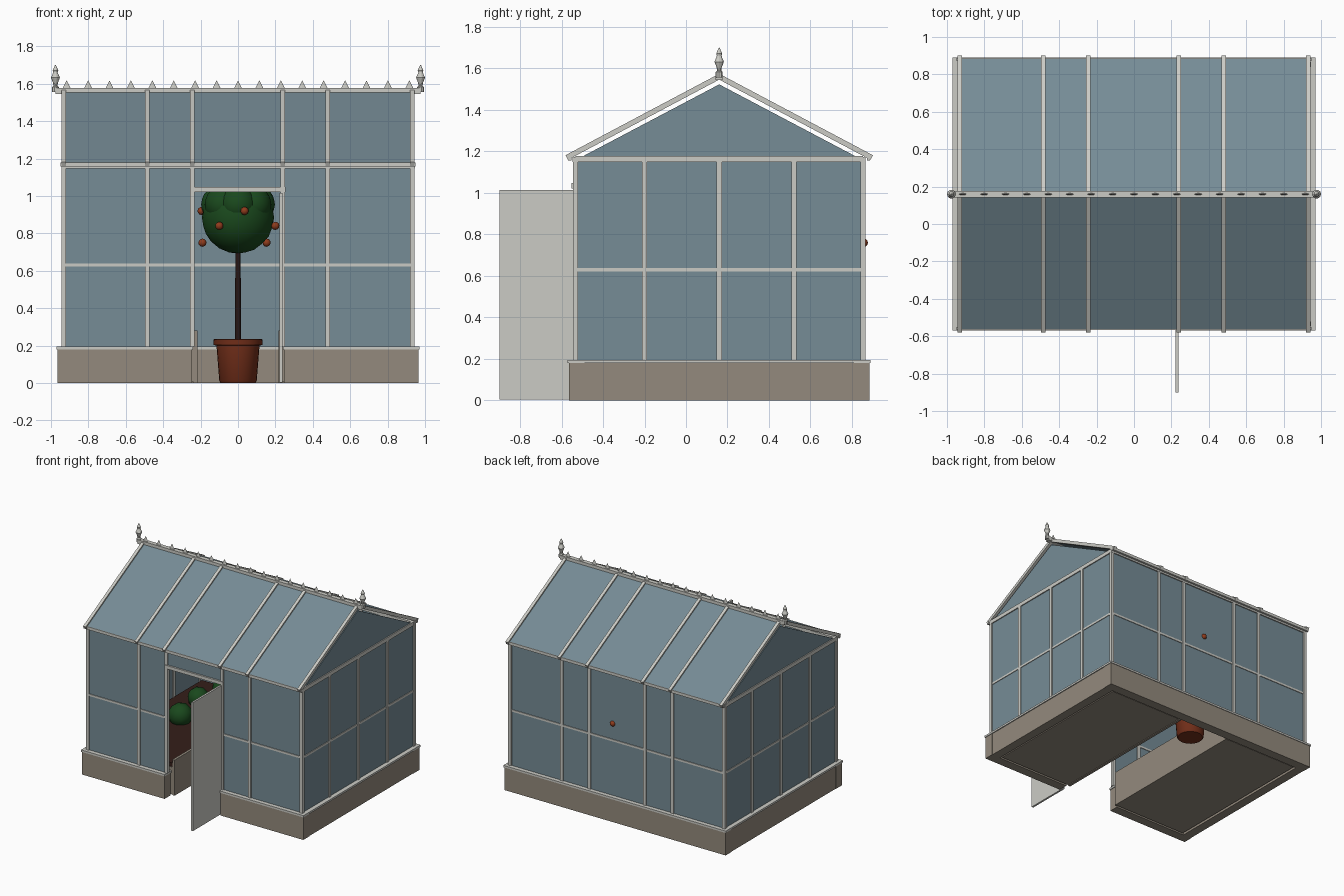
import bpy, bmesh, math
from mathutils import Matrix, Vector

if "Cube" in bpy.data.objects:
    bpy.data.objects.remove(bpy.data.objects["Cube"])

CY = 0.16          # centre line of the house in y
HX, HY = 0.932, 0.693   # half size of the glazed frame
PITCH = math.atan(0.53)


def material(name, r, g, b):
    m = bpy.data.materials.new(name)
    m.diffuse_color = (r, g, b, 1)
    m.use_nodes = True
    m.node_tree.nodes["Principled BSDF"].inputs["Base Color"].default_value = m.diffuse_color
    return m


FRAME = material("painted_frame", 0.60, 0.60, 0.56)
GLASS = material("glass", 0.18, 0.262, 0.305)
STONE = material("stone", 0.295, 0.255, 0.205)
CLAY = material("terracotta", 0.17, 0.028, 0.01)
SOIL = material("soil", 0.035, 0.013, 0.01)
BARK = material("bark", 0.02, 0.008, 0.007)
LEAF = material("leaf", 0.01, 0.065, 0.012)
FRUIT = material("orange_fruit", 0.28, 0.045, 0.012)


def finish(name, bm, mat, smooth=False):
    bmesh.ops.recalc_face_normals(bm, faces=bm.faces)
    me = bpy.data.meshes.new(name)
    bm.to_mesh(me)
    bm.free()
    me.materials.append(mat)
    ob = bpy.data.objects.new(name, me)
    bpy.context.collection.objects.link(ob)
    if smooth:
        bpy.context.view_layer.objects.active = ob
        ob.select_set(True)
        bpy.ops.object.shade_smooth_by_angle(angle=math.radians(40))
        ob.select_set(False)
    return ob


def boxes(name, items, mat):
    """Each item: (x0, x1, y0, y1, z0, z1)"""
    bm = bmesh.new()
    for x0, x1, y0, y1, z0, z1 in items:
        m = Matrix.Translation(((x0 + x1) / 2, (y0 + y1) / 2, (z0 + z1) / 2))
        m = m @ Matrix.Diagonal((x1 - x0, y1 - y0, z1 - z0, 1))
        bmesh.ops.create_cube(bm, size=1, matrix=m)
    return finish(name, bm, mat)


def slopes(name, items, mat, drop=0.0, t=0.025, reach=0.735):
    """Slabs (x centre, width) lying on both roof slopes"""
    bm = bmesh.new()
    for x, w in items:
        for s in (-1, 1):
            m = Matrix.Translation((x, CY + s * reach / 2, 1.56 - 0.53 * reach / 2 - drop))
            m = m @ Matrix.Rotation(-s * PITCH, 4, 'X')
            m = m @ Matrix.Diagonal((w, reach / math.cos(PITCH), t, 1))
            bmesh.ops.create_cube(bm, size=1, matrix=m)
    return finish(name, bm, mat)


def lathe(name, profile, mat, centres, sides=24, smooth=True):
    bm = bmesh.new()
    for c in centres:
        rings = []
        for r, z in profile:
            rings.append([bm.verts.new((c[0] + r * math.cos(2 * math.pi * i / sides),
                                        c[1] + r * math.sin(2 * math.pi * i / sides), z))
                          for i in range(sides)])
        for a, b in zip(rings, rings[1:]):
            for i in range(sides):
                j = (i + 1) % sides
                bm.faces.new((a[i], a[j], b[j], b[i]))
        bm.faces.new(rings[0])
        bm.faces.new(rings[-1])
    return finish(name, bm, mat, smooth)


def balls(name, items, mat, sub=2):
    bm = bmesh.new()
    for x, y, z, r in items:
        bmesh.ops.create_icosphere(bm, subdivisions=sub, radius=r,
                                   matrix=Matrix.Translation((x, y, z)))
    return finish(name, bm, mat, True)


def both(items):
    """Mirror boxes in x"""
    return items + [(-b, -a, c, d, e, f) for a, b, c, d, e, f in items]


# stone plinth with door gap, and its coping
Y0, Y1 = -0.565, 0.885
boxes("plinth", both([(0.245, 0.965, Y0, Y0 + 0.075, 0, 0.18),
                      (0.89, 0.962, Y0 + 0.075, Y1 - 0.075, 0, 0.18)])
      + [(-0.965, 0.965, Y1 - 0.075, Y1, 0, 0.18)], STONE)
boxes("plinth_coping", both([(0.24, 0.97, Y0 - 0.005, Y0 + 0.08, 0.18, 0.195),
                             (0.885, 0.97, Y0 + 0.08, Y1 - 0.08, 0.18, 0.195)])
      + [(-0.97, 0.97, Y1 - 0.08, Y1 + 0.005, 0.18, 0.195)], FRAME)

# planting beds either side of the aisle
boxes("planting_bed", both([(0.235, 0.875, -0.48, 0.80, 0.005, 0.22)]), STONE)
boxes("bed_edging", both([(0.217, 0.237, -0.48, 0.80, 0, 0.28)]), STONE)
boxes("bed_soil", both([(0.237, 0.872, -0.475, 0.795, 0.22, 0.25)]), SOIL)
balls("bed_plants", [(s * x, y, 0.30, r) for s in (-1, 1)
                     for x, y, r in ((0.58, -0.24, 0.085), (0.60, 0.14, 0.09),
                                     (0.66, 0.45, 0.08), (0.60, 0.68, 0.085))], LEAF)

# upright posts
yf, yb = CY - HY, CY + HY
xs = (-HX, -0.485, -0.245, 0.24, 0.48, HX)
w = 0.0125
posts = [(x - w, x + w, y - w, y + w, 0.195, 1.17) for x in xs for y in (yf, yb)]
posts += [(s * HX - w, s * HX + w, y - w, y + w, 0.195, 1.17)
          for s in (-1, 1) for y in (-0.2, 0.16, 0.52)]
boxes("posts", posts, FRAME)

# horizontal glazing rails, eave plates and door head
rails = both([(0.24, HX, yf - 0.009, yf + 0.009, 0.622, 0.638),
              (HX - 0.009, HX + 0.009, yf, yb, 0.622, 0.638),
              (HX - 0.012, HX + 0.012, yf, yb, 1.148, 1.178)])
rails += [(-HX, HX, yb - 0.009, yb + 0.009, 0.622, 0.638)]
rails += [(-0.945, 0.945, y - 0.013, y + 0.013, 1.148, 1.172) for y in (yf, yb)]
rails += [(-0.255, 0.255, yf - 0.018, yf + 0.014, 1.022, 1.048)]
boxes("rails", rails, FRAME)
boxes("gutters", [(-0.948, 0.948, y - 0.008, y + 0.008, 1.157, 1.18)
                  for y in (-0.56, 0.88)], FRAME)

# wall glass
t = 0.004
boxes("wall_glass", both([(0.24, HX, yf - t, yf + t, 0.195, 1.16),
                          (HX - t, HX + t, yf, yb, 0.195, 1.16)])
      + [(-HX, HX, yb - t, yb + t, 0.195, 1.16),
         (-0.245, 0.245, yf - t, yf + t, 1.04, 1.16)], GLASS)

# gable glass triangles
bm = bmesh.new()
for s in (-1, 1):
    ends = [[bm.verts.new((s * HX + d, y, z)) for y, z in
             ((CY - 0.66, 1.175), (CY + 0.66, 1.175), (CY, 1.523))] for d in (-t, t)]
    bm.faces.new(ends[0])
    bm.faces.new(ends[1])
    for i in range(3):
        j = (i + 1) % 3
        bm.faces.new((ends[0][i], ends[0][j], ends[1][j], ends[1][i]))
finish("gable_glass", bm, GLASS)

# roof glass, rafters and ridge
slopes("roof_glass", [(0, 2 * HX)], GLASS, drop=0.002, t=0.008, reach=0.725)
slopes("rafters", [(x, 0.024) for x in xs], FRAME)
boxes("ridge_beam", [(-0.975, 0.975, CY - 0.017, CY + 0.017, 1.545, 1.577)], FRAME)

# flat pointed cresting along the ridge
bm = bmesh.new()
for i in range(-8, 9):
    x = i * 0.1145
    m = Matrix.Translation((x, CY, 1.595)) @ Matrix.Diagonal((1, 0.25, 1, 1))
    bmesh.ops.create_cone(bm, cap_ends=True, segments=8, radius1=0.022,
                          radius2=0.001, depth=0.042, matrix=m)
finish("ridge_cresting", bm, FRAME)

# finials at the ridge ends
lathe("finials", [(0.018, 1.555), (0.018, 1.582), (0.011, 1.588), (0.013, 1.605),
                  (0.024, 1.632), (0.015, 1.652), (0.012, 1.662), (0.015, 1.672),
                  (0.002, 1.70)], FRAME, [(-0.976, CY), (0.976, CY)], 10, False)

# open door
boxes("door", [(0.222, 0.237, -0.9, -0.54, 0.003, 1.015)], FRAME)

# potted fruit tree at the back of the aisle
TY = 0.65
lathe("pot", [(0.092, 0), (0.1, 0.01), (0.115, 0.2), (0.13, 0.203), (0.132, 0.233),
              (0.115, 0.236), (0.11, 0.215)], CLAY, [(0, TY)])
lathe("pot_soil", [(0.108, 0.205), (0.108, 0.222)], SOIL, [(0, TY)])
lathe("tree_trunk", [(0.016, 0.21), (0.014, 0.75)], BARK, [(0, TY)], 10)
crown = [(0, TY, 0.885, 0.193)]
for k in range(7):
    a = 2 * math.pi * k / 7 - math.pi / 2
    crown.append((0.1 * math.cos(a), TY + 0.1 * math.sin(a), 0.955, 0.1))
crown.append((0, TY, 1.03, 0.09))
balls("tree_crown", crown, LEAF, 3)
balls("fruit", [(x, TY + y, z, 0.022) for x, y, z in (
    (-0.195, 0.03, 0.92), (0.035, -0.2, 0.92), (0.2, -0.04, 0.84), (-0.1, -0.18, 0.84),
    (-0.19, 0.05, 0.75), (0.153, 0.1, 0.75), (0.04, 0.205, 0.76))], FRUIT)
